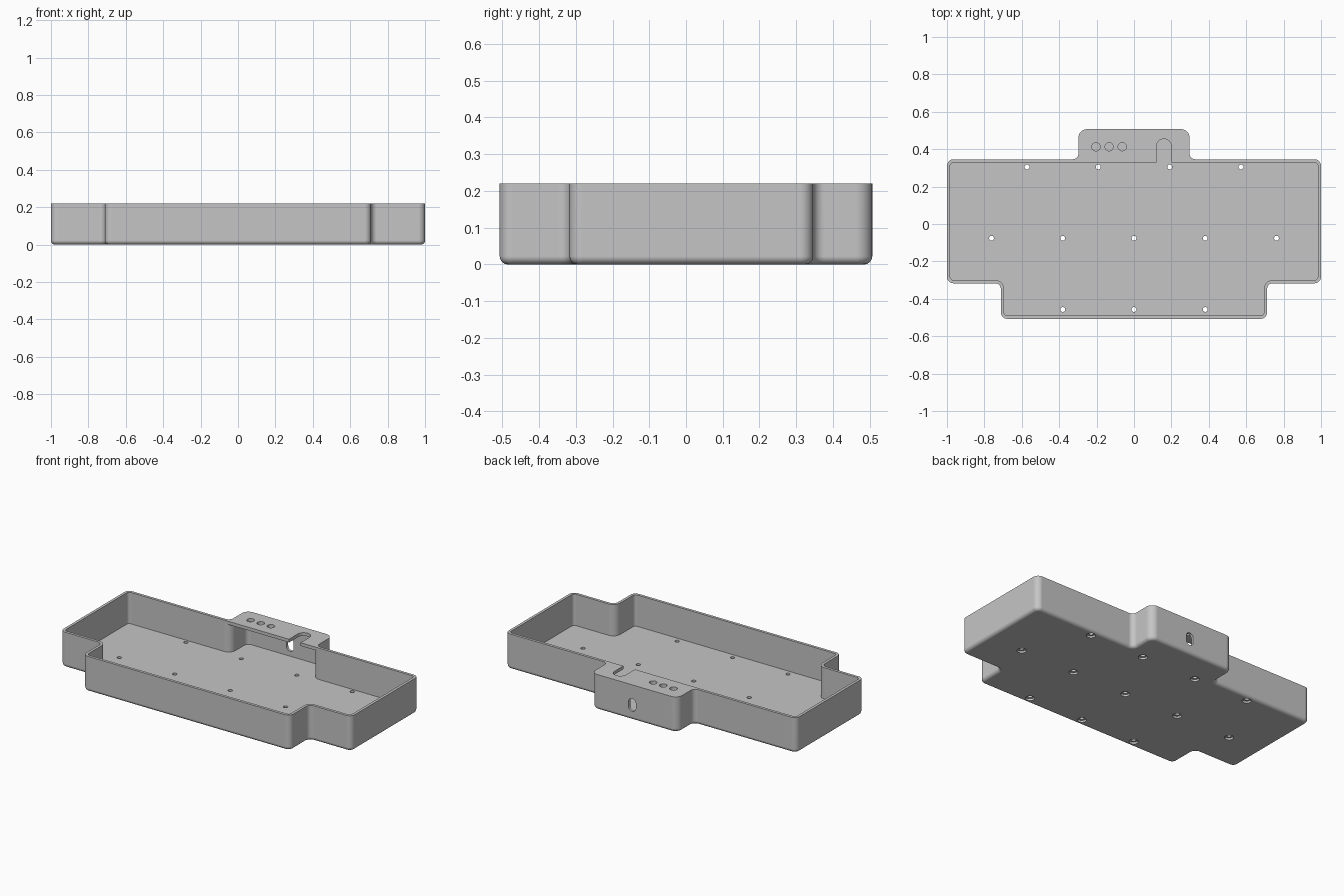
import bpy, bmesh
from math import sin, cos, pi, radians
from mathutils import Vector

cube = bpy.data.objects.get("Cube")
if cube:
    bpy.data.objects.remove(cube, do_unlink=True)

HEIGHT, WALL, FLOOR, LID = 0.22, 0.017, 0.025, 0.02

grey = bpy.data.materials.new("light grey plastic")
grey.use_nodes = True
colour = (0.56, 0.56, 0.56, 1)
grey.diffuse_color = colour
grey.node_tree.nodes["Principled BSDF"].inputs["Base Color"].default_value = colour


def mirrored(half):
    """Counter-clockwise outline from its +x half, listed front to back."""
    return half + [(-x, y, r) for x, y, r in reversed(half)]


def outline(corners, inset, steps=8):
    """Round each right-angled corner, then inset the whole outline."""
    pts = []
    for i, (x, y, r) in enumerate(corners):
        p = Vector((x, y))
        a = (p - Vector(corners[i - 1][:2])).normalized()
        b = (Vector(corners[(i + 1) % len(corners)][:2]) - p).normalized()
        convex = a.x * b.y - a.y * b.x > 0
        centre = p + (b - a) * r
        rr = r - inset if convex else r + inset
        for s in range(steps + 1):
            t = s / steps * pi / 2
            pts.append(centre + (a * sin(t) - b * cos(t)) * rr)
    return pts


def loft(bm, rings):
    """Join rings of points into a closed, capped solid."""
    loops = [[bm.verts.new(p) for p in ring] for ring in rings]
    n = len(loops[0])
    for lo, hi in zip(loops, loops[1:]):
        for i in range(n):
            j = (i + 1) % n
            bm.faces.new((lo[i], lo[j], hi[j], hi[i]))
    bm.faces.new(loops[0][::-1])
    bm.faces.new(loops[-1])


def level(pts, z):
    return [(p[0], p[1], z) for p in pts]


def circle(x, y, r, n=24):
    return [(x + r * cos(2 * pi * i / n), y + r * sin(2 * pi * i / n)) for i in range(n)]


def stadium(x, low, high, r, n=12):
    """Upright slot shape between two end heights."""
    arc = [pi * i / n for i in range(n + 1)]
    return ([(x + r * cos(t), high - r + r * sin(t)) for t in arc] +
            [(x - r * cos(t), low + r - r * sin(t)) for t in arc])


def make(name, bm):
    bmesh.ops.recalc_face_normals(bm, faces=bm.faces)
    mesh = bpy.data.meshes.new(name)
    bm.to_mesh(mesh)
    bm.free()
    mesh.materials.append(grey)
    obj = bpy.data.objects.new(name, mesh)
    bpy.context.collection.objects.link(obj)
    return obj


def cut_and_smooth(obj, cutter):
    cutter.hide_render = True
    mod = obj.modifiers.new("holes", 'BOOLEAN')
    mod.operation, mod.solver, mod.object = 'DIFFERENCE', 'EXACT', cutter
    bpy.ops.object.select_all(action='DESELECT')
    obj.select_set(True)
    bpy.context.view_layer.objects.active = obj
    bpy.ops.object.modifier_apply(modifier=mod.name)
    bpy.data.objects.remove(cutter, do_unlink=True)
    bpy.ops.object.shade_smooth_by_angle(angle=radians(30))
    weighted = obj.modifiers.new("even shading", 'WEIGHTED_NORMAL')
    weighted.keep_sharp = True


# Tray: stepped outline, rounded bottom edge, open top
tray_corners = mirrored([
    (0.712, -0.507, 0.035), (0.712, -0.317, 0.03), (1.0, -0.317, 0.035),
    (1.0, 0.346, 0.035), (0.297, 0.346, 0.03), (0.297, 0.507, 0.045)])
ROUND = 0.022
profile = [(ROUND * (1 - sin(t)), ROUND * (1 - cos(t)))
           for t in (i / 5 * pi / 2 for i in range(6))]
profile += [(0, HEIGHT), (WALL, HEIGHT), (WALL, FLOOR)]
bm = bmesh.new()
loft(bm, [level(outline(tray_corners, d), z) for d, z in profile])
tray = make("tray", bm)

# Counterbored screw holes in the floor and the port in the back wall
bm = bmesh.new()
rows = {0.305: (-0.572, -0.191, 0.191, 0.572),
        -0.076: (-0.762, -0.381, 0, 0.381, 0.762),
        -0.457: (-0.381, 0, 0.381)}
for y, xs in rows.items():
    for x in xs:
        loft(bm, [level(circle(x, y, r), z) for r, z in
                  ((0.026, -0.02), (0.026, 0.012), (0.013, 0.012), (0.013, 0.06))])
port = stadium(0.015, 0.055, 0.135, 0.025)
loft(bm, [[(x, y, z) for x, z in port] for y in (0.46, 0.55)])
cut_and_smooth(tray, make("tray_cutter", bm))

# Lid over the rear compartment
lid_corners = mirrored([
    (0.345, 0.325, 0.006), (0.345, 0.346, 0.006),
    (0.297, 0.346, 0.03), (0.297, 0.507, 0.045)])
bm = bmesh.new()
loft(bm, [level(outline(lid_corners, 0.004), z) for z in (HEIGHT - LID, HEIGHT)])
lid = make("rear_lid", bm)

# Three round holes and an open-fronted slot in the lid
bm = bmesh.new()
shapes = [circle(x, 0.413, 0.022) for x in (-0.203, -0.133, -0.063)]
shapes.append(stadium(0.16, 0.2, 0.455, 0.04))
for shape in shapes:
    loft(bm, [level(shape, z) for z in (0.15, 0.27)])
cut_and_smooth(lid, make("lid_cutter", bm))
